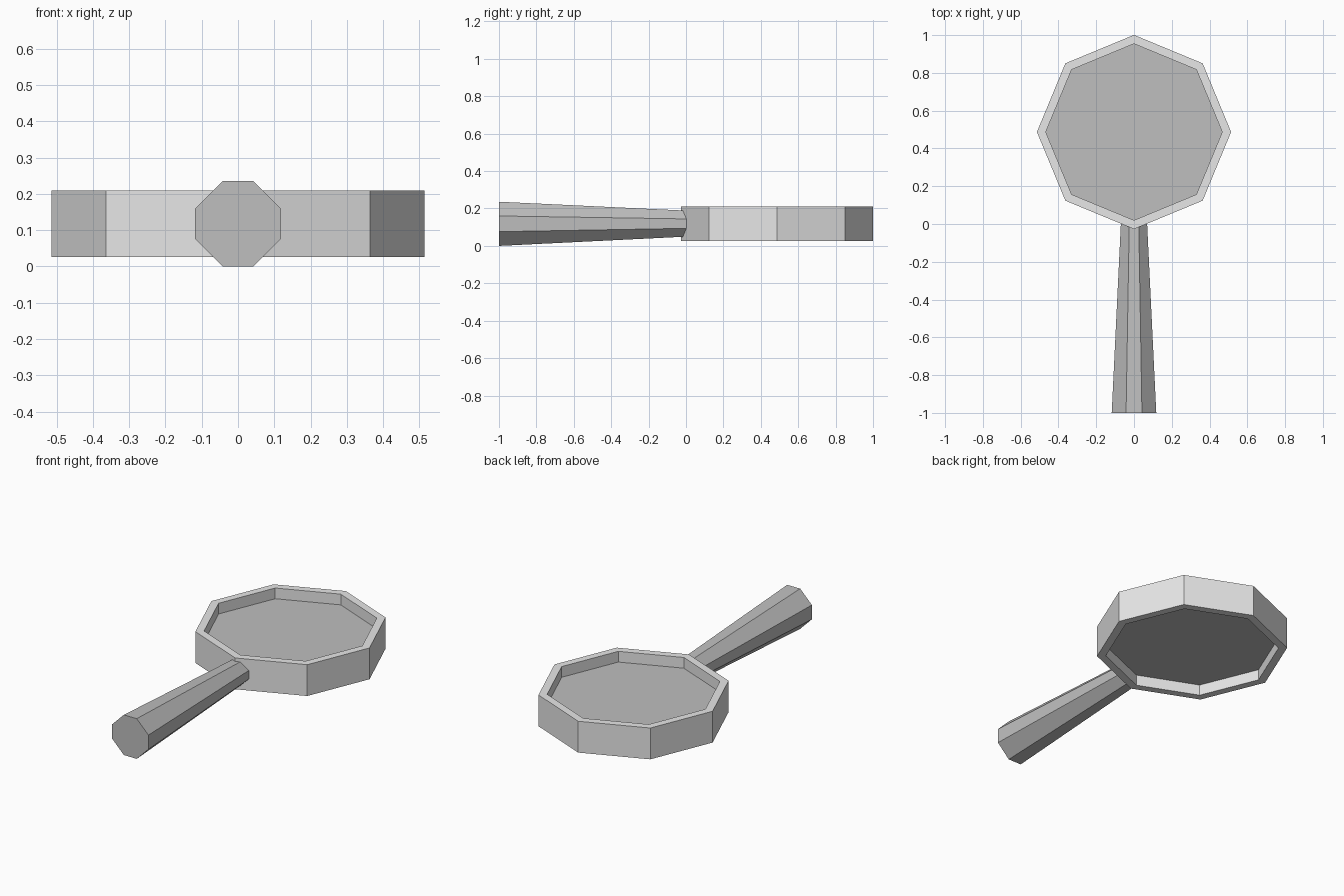
import bpy, bmesh, math

if "Cube" in bpy.data.objects:
    bpy.data.objects.remove(bpy.data.objects["Cube"])

SIDES = 8
CY = 0.487          # centre of the lens along y


def material(name, value):
    m = bpy.data.materials.new(name)
    m.diffuse_color = (value, value, value, 1)
    m.use_nodes = True
    m.node_tree.nodes["Principled BSDF"].inputs["Base Color"].default_value = m.diffuse_color
    return m


light_grey = material("light grey", 0.80)
mid_grey = material("mid grey", 0.52)


def skin(name, rings, mat, closed_loop=False):
    """Join equal-sized point rings with quads; cap the ends unless looped."""
    bm = bmesh.new()
    vs = [[bm.verts.new(p) for p in r] for r in rings]
    pairs = list(zip(vs, vs[1:])) + ([(vs[-1], vs[0])] if closed_loop else [])
    for a, b in pairs:
        for i in range(SIDES):
            j = (i + 1) % SIDES
            bm.faces.new((a[i], a[j], b[j], b[i]))
    if not closed_loop:
        bm.faces.new(vs[0])
        bm.faces.new(vs[-1])
    bmesh.ops.recalc_face_normals(bm, faces=bm.faces)
    me = bpy.data.meshes.new(name)
    bm.to_mesh(me)
    bm.free()
    me.materials.append(mat)
    ob = bpy.data.objects.new(name, me)
    bpy.context.collection.objects.link(ob)
    return ob


def octagon(r, z):
    """Horizontal octagon with a corner pointing at -y."""
    return [(r * math.cos(i * math.tau / SIDES),
             CY + r * math.sin(i * math.tau / SIDES), z) for i in range(SIDES)]


def handle_section(y, z, a, b):
    """Upright octagon: half size a, half length of each flat b."""
    pts = [(a, b), (b, a), (-b, a), (-a, b), (-a, -b), (-b, -a), (b, -a), (a, -b)]
    return [(x, y, z + h) for x, h in pts]


# Frame around the lens
skin("frame", [octagon(0.514, 0.026), octagon(0.514, 0.210),
               octagon(0.467, 0.210), octagon(0.467, 0.026)], light_grey, True)

# Recessed lens
skin("lens", [octagon(0.468, 0.089), octagon(0.468, 0.147)], mid_grey)

# Tapered handle, its thin end sunk into the frame
skin("handle", [handle_section(-1.0, 0.118, 0.118, 0.042),
                handle_section(0.012, 0.119, 0.069, 0.025)], mid_grey)
